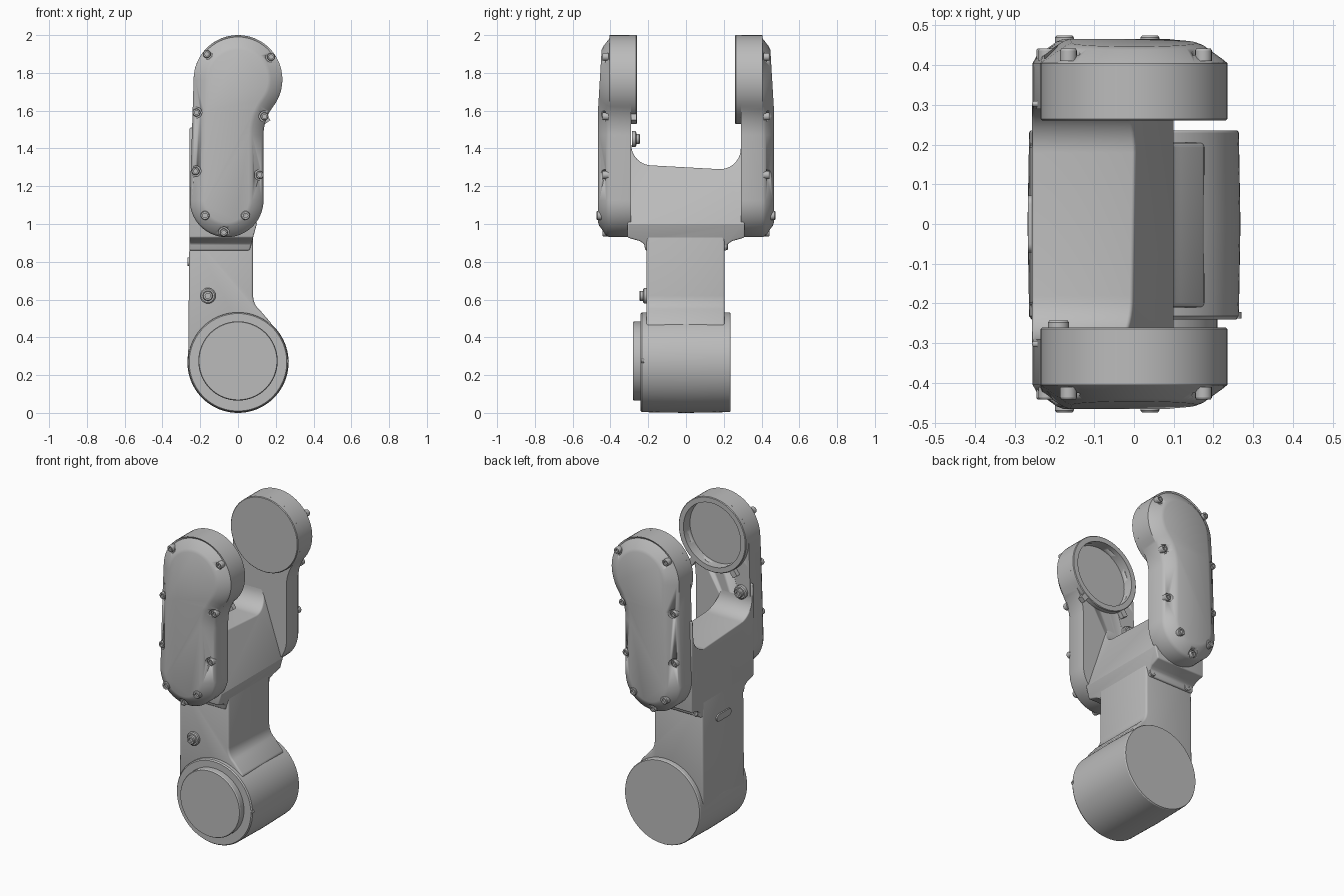
import bpy, bmesh
from math import sin, cos, pi, radians, atan2
from mathutils import Vector, Matrix

if "Cube" in bpy.data.objects:
    bpy.data.objects.remove(bpy.data.objects["Cube"])

grey = bpy.data.materials.new("light_grey")
grey.use_nodes = True
grey.diffuse_color = (0.5, 0.5, 0.5, 1)
grey.node_tree.nodes["Principled BSDF"].inputs["Base Color"].default_value = (0.5, 0.5, 0.5, 1)


def finish(name, bm, bevel=0):
    bmesh.ops.remove_doubles(bm, verts=bm.verts, dist=1e-5)
    bmesh.ops.recalc_face_normals(bm, faces=bm.faces)
    me = bpy.data.meshes.new(name)
    bm.to_mesh(me)
    bm.free()
    me.materials.append(grey)
    ob = bpy.data.objects.new(name, me)
    bpy.context.collection.objects.link(ob)
    bpy.ops.object.select_all(action='DESELECT')
    ob.select_set(True)
    bpy.context.view_layer.objects.active = ob
    if bevel:
        mod = ob.modifiers.new("soft_edges", 'BEVEL')
        mod.width, mod.segments, mod.limit_method = bevel, 3, 'ANGLE'
        mod.angle_limit = radians(35)
        bpy.ops.object.modifier_apply(modifier=mod.name)
    bpy.ops.object.shade_smooth_by_angle(angle=radians(30))
    return ob


def loft(bm, rings):
    """Skin closed rings of equal length and cap both ends."""
    loops = [[bm.verts.new(p) for p in ring] for ring in rings]
    n = len(loops[0])
    for a, b in zip(loops, loops[1:]):
        for i in range(n):
            bm.faces.new((a[i], a[(i + 1) % n], b[(i + 1) % n], b[i]))
    bm.faces.new(loops[0])
    bm.faces.new(loops[-1])


def arc(cx, cz, r, a0, a1, n):
    return [(cx + r * cos(a0 + (a1 - a0) * i / n), cz + r * sin(a0 + (a1 - a0) * i / n))
            for i in range(n + 1)]


def turned(bm, profile, x, z, seg=64):
    """Round part along y from (radius, y) pairs."""
    loft(bm, [[(px, y, pz) for px, pz in arc(x, z, r, 0, 2 * pi, seg)[:-1]] for r, y in profile])


def extrude_x(bm, pts, x0, x1):
    loft(bm, [[(x, y, z) for y, z in pts] for x in (x0, x1)])


def cut(bm, co, no):
    res = bmesh.ops.bisect_plane(bm, geom=bm.verts[:] + bm.edges[:] + bm.faces[:], dist=1e-5,
                                 plane_co=co, plane_no=no, clear_outer=True)
    edges = [e for e in res["geom_cut"] if isinstance(e, bmesh.types.BMEdge)]
    bmesh.ops.contextual_create(bm, geom=edges)


def bolt(name, x, z, r, y0, y1):
    """Socket screw along y, head at y1."""
    bm = bmesh.new()
    d = 0.012 if y1 > y0 else -0.012
    turned(bm, [(r, y0), (r, y1 - d * 0.4), (r * 0.85, y1), (r * 0.5, y1), (r * 0.5, y1 - d)], x, z, 18)
    return finish(name, bm)


HEAD = Vector((0, 1.765))
FILLET = 0.25


def arm_outline(d):
    """Arm outline in x and z, shrunk by d."""
    cx = 0.135 + FILLET
    dz = ((0.235 + FILLET) ** 2 - cx ** 2) ** 0.5
    a = atan2(-dz, cx)
    pts = arc(*HEAD, 0.235 - d, a, pi, 36)
    pts += arc(-0.06, 1.125, 0.195 - d, pi, 2 * pi, 28)
    pts += arc(cx, HEAD.y - dz, FILLET + d, pi, pi + a, 10)[:-1]
    return pts


# Base joint
bm = bmesh.new()
turned(bm, [(0.258, -0.24), (0.264, -0.232), (0.268, 0), (0.264, 0.23), (0.26, 0.236)], 0, 0.268, 80)
finish("base_joint", bm)
bm = bmesh.new()
turned(bm, [(0.21, -0.23), (0.21, -0.274), (0.206, -0.28)], 0, 0.275)
finish("base_joint_cap", bm)
bm = bmesh.new()
turned(bm, [(0.012, -0.238), (0.012, -0.222)], 0.258, 0.275, 12)
finish("base_index_pin", bm)

# Column with a flared foot
foot = [(-0.264, 0.275), (-0.257, 0.96), (0.08, 0.96), (0.08, 0.62)]
foot += arc(0.18, 0.62, 0.1, pi, pi + 0.9, 6)[1:] + [(0.18, 0.47), (0.1, 0.275)]
bm = bmesh.new()
loft(bm, [[(x, y, z) for x, z in foot] for y in (-0.21, 0.205)])
finish("column", bm, 0.012)

# Fork bridge
half = [(0.215, 0.86), (0.222, 0.895), (0.245, 0.91), (0.31, 0.928), (0.31, 1.5), (0.295, 1.5)]
bowl = arc(0.18, 1.41, 0.11, 0, -pi / 2, 10)
right = half + [(y, z - 0.01) for y, z in bowl]
left = [(-y, z + 0.01 if z > 1.2 else z) for y, z in half + bowl]
bm = bmesh.new()
extrude_x(bm, right + left[::-1], -0.257, 0.2)
cut(bm, (0, 0, 1.3), Vector((0.3, 0, 0.1)))
cut(bm, (0.105, 0, 1.02), Vector((0.11, 0, -0.03)))
finish("fork_bridge", bm, 0.012)

# Fork arms with chamfered covers, screw pockets and screws
EDGE_SCREWS = [(-0.165, 1.9), (0.175, 1.885), (-0.22, 1.59), (0.14, 1.57),
               (-0.225, 1.28), (0.115, 1.26), (-0.075, 0.955)]
FACE_SCREWS = [(-0.175, 1.045), (0.04, 1.045)]
LAYERS = [(0, 0.29), (0, 0.405), (0.01, 0.423), (0.06, 0.459), (0.078, 0.466)]
for side, s in (("front", -1), ("back", 1)):
    bm = bmesh.new()
    loft(bm, [[(x, s * y, z) for x, z in arm_outline(d)] for d, y in LAYERS])
    # Lean the cover inward above the neck
    bmesh.ops.bisect_plane(bm, geom=bm.verts[:] + bm.edges[:] + bm.faces[:], dist=1e-5,
                           plane_co=(0, 0, 1.6), plane_no=(0, 0, 1))
    for v in bm.verts:
        if abs(v.co.y) > 0.42 and v.co.z > 1.6:
            v.co.y -= s * 0.06 * (v.co.z - 1.6)
    arm = finish(side + "_arm", bm)

    cb = bmesh.new()
    for x, z in EDGE_SCREWS:
        turned(cb, [(0.029, s * 0.425), (0.029, s * 0.52)], x, z, 20)
    if s < 0:
        turned(cb, [(0.2, -0.25), (0.2, -0.325)], *HEAD)
    cutter = finish(side + "_pocket_cutter", cb)
    cutter.hide_render = True
    bpy.context.view_layer.objects.active = arm
    mod = arm.modifiers.new("pockets", 'BOOLEAN')
    mod.object, mod.solver = cutter, 'EXACT'
    bpy.ops.object.modifier_apply(modifier=mod.name)
    bpy.data.objects.remove(cutter)

    for i, (x, z) in enumerate(EDGE_SCREWS):
        bolt(f"{side}_edge_screw_{i}", x, z, 0.021, s * 0.41, s * 0.442)
    for i, (x, z) in enumerate(FACE_SCREWS):
        bolt(f"{side}_face_screw_{i}", x, z, 0.024, s * 0.44, s * 0.474)

# Inner faces of the two arm heads: open ring in front, closed disc behind
bm = bmesh.new()
turned(bm, [(0.235, 0.295), (0.235, 0.264), (0.231, 0.26)], *HEAD)
finish("back_head_disc", bm)
bm = bmesh.new()
turned(bm, [(0.2, -0.3), (0.2, -0.26), (0.231, -0.26), (0.235, -0.264), (0.235, -0.3)], *HEAD)
bmesh.ops.delete(bm, geom=[f for f in bm.faces if len(f.verts) > 4], context='FACES_ONLY')
finish("front_head_ring", bm)
for name, a in (("left", -55), ("right", -125)):
    bm = bmesh.new()
    bmesh.ops.create_cube(bm, size=1, matrix=Matrix.Translation((0, -0.277, HEAD.y))
                          @ Matrix.Rotation(radians(-a), 4, 'Y')
                          @ Matrix.Translation((0.25, 0, 0)) @ Matrix.Diagonal((0.05, 0.03, 0.035, 1)))
    finish(name + "_ring_tab", bm)

# Plugs and column screws
for name, x, z, y in (("column_plug", -0.16, 0.62, -0.205), ("arm_plug", -0.19, 1.45, -0.285)):
    s = 1 if name == "arm_plug" else -1
    bolt(name + "_flange", x, z, 0.042, y, y + s * 0.022)
    bolt(name, x, z, 0.027, y, y + s * 0.042)
for i, x in enumerate((-0.215, 0.045)):
    bolt(f"column_screw_{i}", x, 0.885, 0.024, 0.19, 0.222)

# Rounded plate on the column side
plate = arc(0.05, 0.8, 0.022, -pi / 2, pi / 2, 8) + arc(-0.05, 0.8, 0.022, pi / 2, 3 * pi / 2, 8)
bm = bmesh.new()
extrude_x(bm, plate, -0.267, -0.258)
finish("side_plate", bm)
